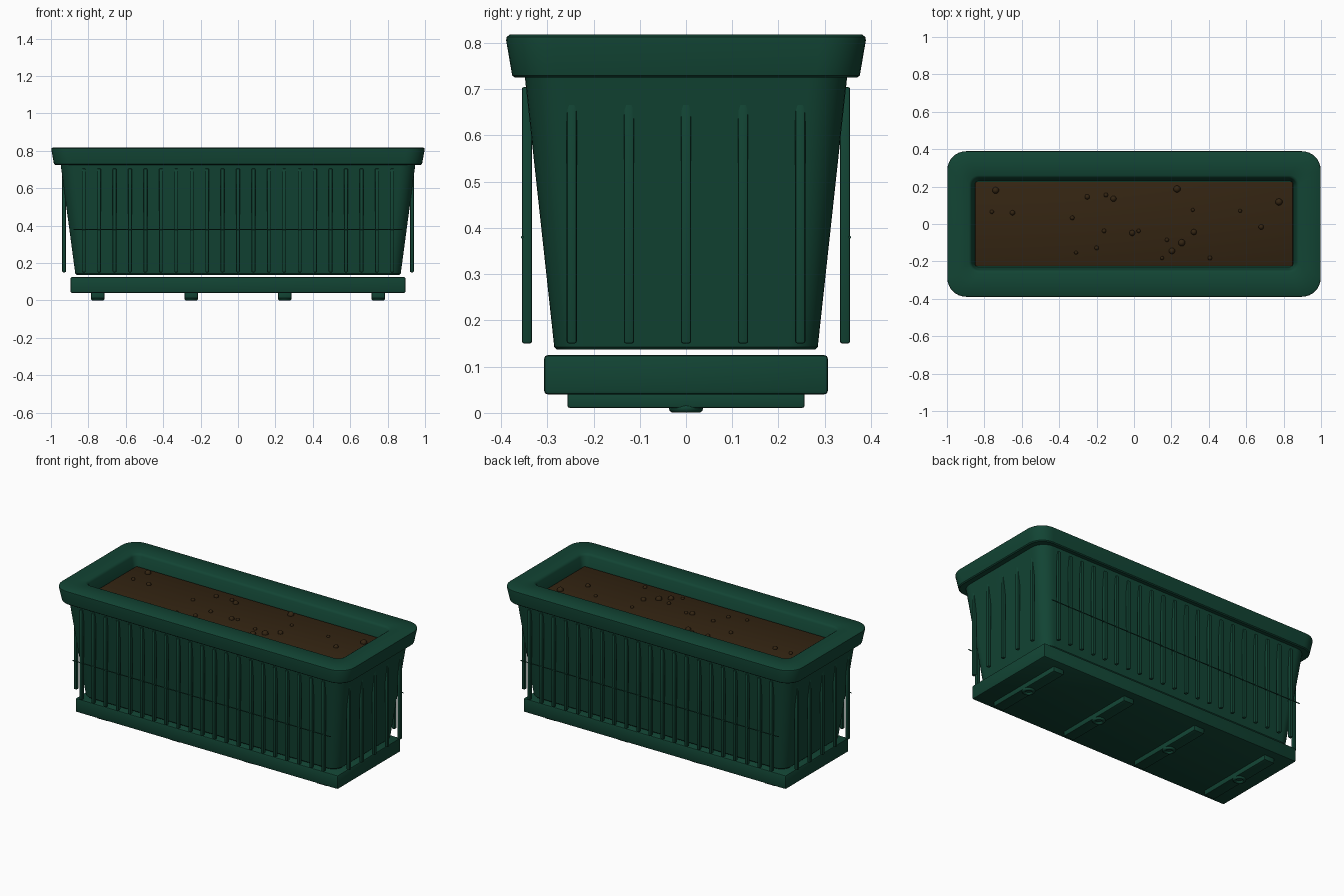
import bpy, bmesh, math
from mathutils import Matrix

if "Cube" in bpy.data.objects:
    bpy.data.objects.remove(bpy.data.objects["Cube"])


def material(name, rgb):
    m = bpy.data.materials.new(name)
    m.diffuse_color = (*rgb, 1)
    m.use_nodes = True
    m.node_tree.nodes["Principled BSDF"].inputs["Base Color"].default_value = m.diffuse_color
    return m


GREEN = material("dark green plastic", (0.006, 0.058, 0.034))
SOIL = material("brown soil", (0.034, 0.018, 0.006))


def finish(name, bm, mat, angle=35):
    bmesh.ops.recalc_face_normals(bm, faces=bm.faces[:])
    me = bpy.data.meshes.new(name)
    bm.to_mesh(me)
    bm.free()
    ob = bpy.data.objects.new(name, me)
    bpy.context.collection.objects.link(ob)
    me.materials.append(mat)
    bpy.ops.object.select_all(action='DESELECT')
    ob.select_set(True)
    bpy.context.view_layer.objects.active = ob
    bpy.ops.object.shade_smooth_by_angle(angle=math.radians(angle))
    return ob


def rounded_rect(hx, hy, r, z, n=8):
    pts = []
    for k, (sx, sy) in enumerate([(1, 1), (-1, 1), (-1, -1), (1, -1)]):
        for i in range(n + 1):
            a = math.pi / 2 * (k + i / n)
            pts.append((sx * (hx - r) + r * math.cos(a),
                        sy * (hy - r) + r * math.sin(a), z))
    return pts


def loft(name, sections, mat, closed=False):
    """Skin rounded rectangles (half x, half y, corner radius, z)."""
    bm = bmesh.new()
    rings = [[bm.verts.new(p) for p in rounded_rect(*s)] for s in sections]
    pairs = list(zip(rings, rings[1:]))
    if closed:
        pairs.append((rings[-1], rings[0]))
    else:
        bm.faces.new(rings[0])
        bm.faces.new(rings[-1])
    for a, b in pairs:
        for i in range(len(a)):
            j = (i + 1) % len(a)
            bm.faces.new((a[i], a[j], b[j], b[i]))
    return finish(name, bm, mat)


def box(name, centre, size, mat, bevel, segments=2):
    bm = bmesh.new()
    bmesh.ops.create_cube(bm, size=1, matrix=Matrix.Translation(centre) @ Matrix.Diagonal((*size, 1)))
    bmesh.ops.bevel(bm, geom=bm.edges[:], offset=bevel, segments=segments,
                    profile=0.5, affect='EDGES')
    return finish(name, bm, mat)


# Tapered trough
loft("planter_body", [(0.864, 0.279, 0.06, 0.137), (0.87, 0.285, 0.065, 0.143),
                      (0.95, 0.35, 0.085, 0.74)], GREEN)

# Overhanging rim with a rounded opening
loft("rim", [(0.90, 0.30, 0.06, 0.725), (0.978, 0.370, 0.09, 0.725),
             (0.984, 0.376, 0.095, 0.730), (0.998, 0.389, 0.10, 0.806),
             (0.997, 0.388, 0.10, 0.813), (0.990, 0.381, 0.095, 0.818),
             (0.882, 0.260, 0.05, 0.818), (0.873, 0.251, 0.045, 0.813),
             (0.868, 0.246, 0.042, 0.805), (0.853, 0.230, 0.03, 0.735)],
     GREEN, closed=True)

# Soil and clods
box("soil", (0, 0, 0.725), (1.70, 0.45, 0.05), SOIL, 0.006)
clods = [(-.74, .18, .018), (-.76, .065, .011), (-.65, .06, .014), (-.25, .145, .014),
         (-.15, .155, .012), (-.11, .135, .016), (.23, .187, .019), (.775, .118, .019),
         (.315, .075, .010), (.567, .07, .010), (-.33, .033, .012), (.68, -.016, .014),
         (-.16, -.037, .012), (-.01, -.048, .016), (.025, -.037, .011), (.32, -.043, .016),
         (.176, -.085, .011), (.255, -.10, .019), (-.2, -.128, .012), (.203, -.144, .017),
         (-.31, -.153, .010), (.15, -.182, .010), (.406, -.182, .012)]
bm = bmesh.new()
for x, y, r in clods:
    bmesh.ops.create_icosphere(bm, subdivisions=2, radius=r,
                               matrix=Matrix.Translation((x, y, 0.752)))
finish("soil_clods", bm, SOIL)

# Upright ribs on all four sides
for s, side in ((-1, "front"), (1, "back")):
    for i in range(21):
        box(f"{side}_rib_{i + 1}", (-0.825 + 0.0825 * i, s * 0.344, 0.4275),
            (0.02, 0.022, 0.555), GREEN, 0.005)
for s, side in ((-1, "left"), (1, "right")):
    for i in range(5):
        box(f"{side}_rib_{i + 1}", (s * 0.93, -0.247 + 0.1235 * i, 0.4275),
            (0.02, 0.022, 0.555), GREEN, 0.005)

# Thin horizontal rods across the front and back ribs
for s, side in ((-1, "front"), (1, "back")):
    bm = bmesh.new()
    bmesh.ops.create_cone(bm, cap_ends=True, segments=10, radius1=0.003, radius2=0.003, depth=1.76,
                          matrix=Matrix.Translation((0, s * 0.354, 0.38)) @ Matrix.Rotation(math.pi / 2, 4, 'Y'))
    finish(f"{side}_rod", bm, GREEN)

# Drip tray, foot bars and drain rings
box("drip_tray", (0, 0, 0.0825), (1.79, 0.614, 0.085), GREEN, 0.008)
for i, x in enumerate((-0.75, -0.25, 0.25, 0.75)):
    box(f"foot_bar_{i + 1}", (x, 0, 0.0275), (0.07, 0.512, 0.033), GREEN, 0.004)
    bpy.ops.mesh.primitive_torus_add(location=(x, 0, 0.010), major_radius=0.027, minor_radius=0.010,
                                     major_segments=24, minor_segments=10)
    ring = bpy.context.object
    ring.name = f"drain_ring_{i + 1}"
    ring.data.materials.append(GREEN)
    bpy.ops.object.shade_smooth()
